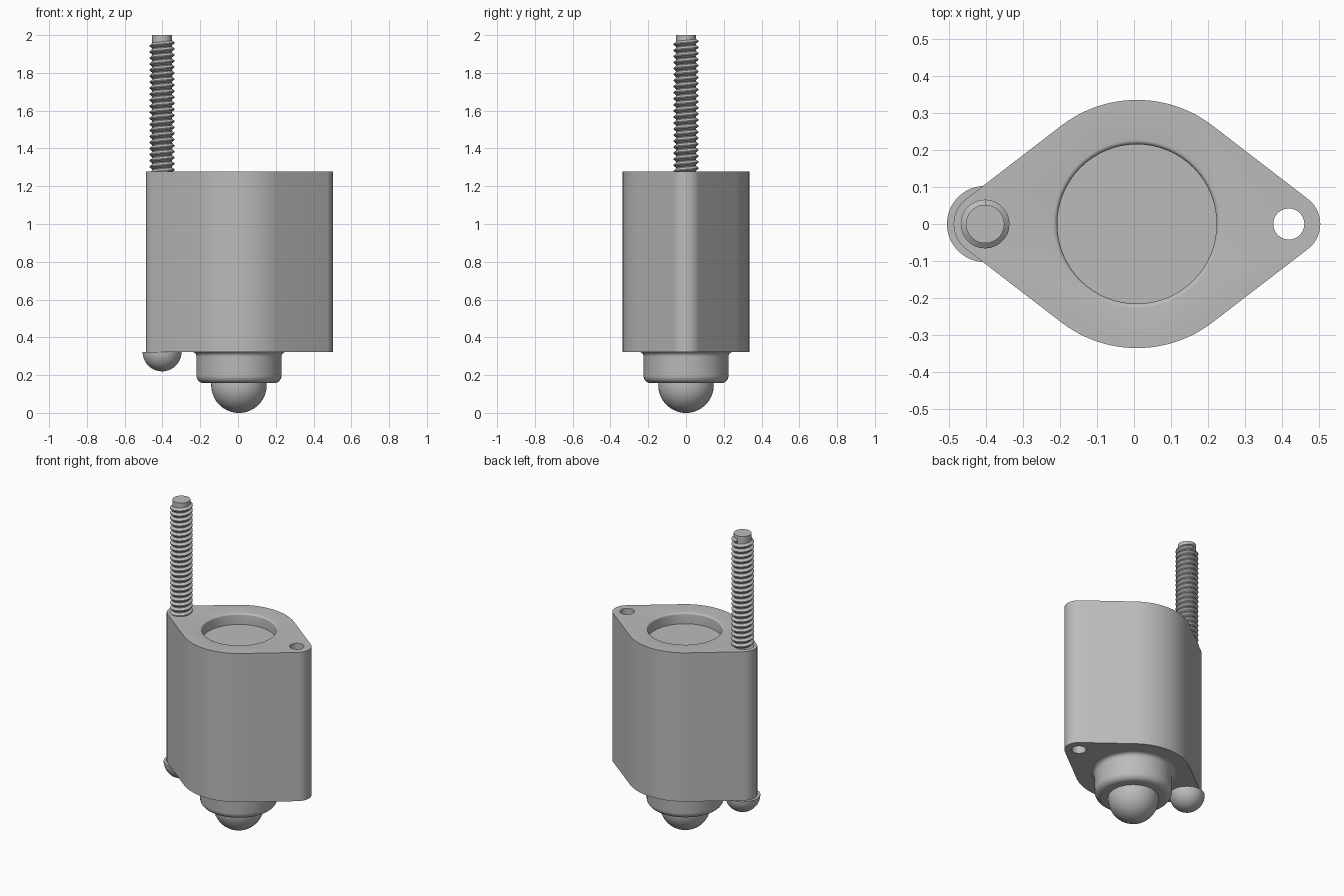
import bpy, bmesh
from math import sin, cos, pi, acos, tau

if "Cube" in bpy.data.objects:
    bpy.data.objects.remove(bpy.data.objects["Cube"])

grey = bpy.data.materials.new("plain grey")
grey.use_nodes = True
colour = (0.5, 0.5, 0.5, 1)
grey.diffuse_color = colour
grey.node_tree.nodes["Principled BSDF"].inputs["Base Color"].default_value = colour

CX = 0.008              # body axis
HOLE = 0.41             # distance from axis to each screw hole
BOTTOM, TOP = 0.323, 1.277
SCREW_X = CX - HOLE


def finish(name, bm, location=(0, 0, 0)):
    bmesh.ops.remove_doubles(bm, verts=bm.verts, dist=1e-5)
    bmesh.ops.recalc_face_normals(bm, faces=bm.faces)
    mesh = bpy.data.meshes.new(name)
    bm.to_mesh(mesh)
    bm.free()
    mesh.materials.append(grey)
    obj = bpy.data.objects.new(name, mesh)
    obj.location = location
    bpy.context.collection.objects.link(obj)
    return obj


def activate(obj):
    bpy.ops.object.select_all(action='DESELECT')
    obj.select_set(True)
    bpy.context.view_layer.objects.active = obj


def smooth(obj):
    activate(obj)
    bpy.ops.object.shade_smooth_by_angle(angle=pi / 6)


def lathe(name, profile, x, steps=64):
    """Turn (radius, z) points around a vertical axis at x."""
    bm = bmesh.new()
    verts = [bm.verts.new((r, 0, z)) for r, z in profile]
    edges = [bm.edges.new(pair) for pair in zip(verts, verts[1:])]
    bmesh.ops.spin(bm, geom=verts + edges, cent=(0, 0, 0), axis=(0, 0, 1),
                   angle=tau, steps=steps)
    return finish(name, bm, (x, 0, 0))


def arc(r, z, radius, start, end, n=8):
    """Points on a profile arc, angles in units of pi."""
    angles = [pi * (start + (end - start) * i / n) for i in range(n + 1)]
    return [(r + radius * cos(a), z + radius * sin(a)) for a in angles]


# Body: large circle joined by tangents to two small lobes
big, small = 0.335, 0.085
t = acos((big - small) / HOLE) / pi
outline = arc(HOLE, 0, small, -t, t, 16)
outline += arc(0, 0, big, t, 1 - t, 24)
outline += arc(-HOLE, 0, small, 1 - t, 1 + t, 16)
outline += arc(0, 0, big, 1 + t, 2 - t, 24)
bm = bmesh.new()
base = bm.faces.new([bm.verts.new((x, y, BOTTOM)) for x, y in outline])
side = bmesh.ops.extrude_face_region(bm, geom=[base], use_keep_orig=True)
bmesh.ops.translate(bm, vec=(0, 0, TOP - BOTTOM),
                    verts=[v for v in side["geom"] if isinstance(v, bmesh.types.BMVert)])
body = finish("body", bm, (CX, 0, 0))

# Cut the round recess with its softened rim, and the open screw hole
recess = [(0, TOP - 0.07), (0.215, TOP - 0.07)]
recess += arc(0.227, TOP - 0.012, 0.012, 1, 0.5, 5)
recess += [(0.227, TOP + 0.1), (0, TOP + 0.1)]
hole = [(0, 0.1), (0.042, 0.1), (0.042, TOP + 0.1), (0, TOP + 0.1)]
for cutter in (lathe("recess_cutter", recess, CX),
               lathe("hole_cutter", hole, CX + HOLE, 32)):
    cutter.hide_render = True
    activate(body)
    mod = body.modifiers.new("cut", 'BOOLEAN')
    mod.operation, mod.solver, mod.object = 'DIFFERENCE', 'EXACT', cutter
    bpy.ops.object.modifier_apply(modifier=mod.name)
    bpy.data.objects.remove(cutter)
smooth(body)

# Socket below the body: flared at the top, rounded at the bottom
neck = 0.225
socket = [(0, BOTTOM + 0.01), (neck + 0.025, BOTTOM + 0.01)]
socket += arc(neck + 0.025, BOTTOM - 0.025, 0.025, 0.5, 1)
socket += arc(neck - 0.04, 0.197, 0.04, 0, -0.5)
socket += [(0, 0.157)]
smooth(lathe("ball_socket", socket, CX - 0.003))

# Rolling ball
ball = [(0, 0)] + arc(0, 0.147, 0.147, -0.5, 0.5, 32)[1:-1] + [(0, 0.294)]
smooth(lathe("ball", ball, CX - 0.003))

# Domed screw head
head = [(0, 0.22)] + arc(0, BOTTOM, 0.103, -0.5, 0, 16)[1:] + [(0, BOTTOM)]
smooth(lathe("screw_head", head, SCREW_X, 48))

# Screw core
core = 0.052
smooth(lathe("screw_core", [(0, BOTTOM), (core, BOTTOM), (core, 2), (0, 2)], SCREW_X, 32))

# Helical thread along the exposed shank
pitch, crest, start, end, steps = 0.032, 0.066, 1.24, 1.985, 28
section = [(core - 0.002, 0), (crest, 0.4), (crest, 0.56), (core - 0.002, 0.96)]
bm = bmesh.new()
previous = None
for i in range(int((end - start - pitch) / pitch * steps) + 1):
    a = tau * i / steps
    ring = [bm.verts.new((r * cos(a), r * sin(a), start + pitch * (i / steps + h)))
            for r, h in section]
    if previous:
        for j in range(len(ring)):
            k = (j + 1) % len(ring)
            bm.faces.new((previous[j], ring[j], ring[k], previous[k]))
    else:
        bm.faces.new(ring)
    previous = ring
bm.faces.new(previous)
smooth(finish("screw_thread", bm, (SCREW_X, 0, 0)))
